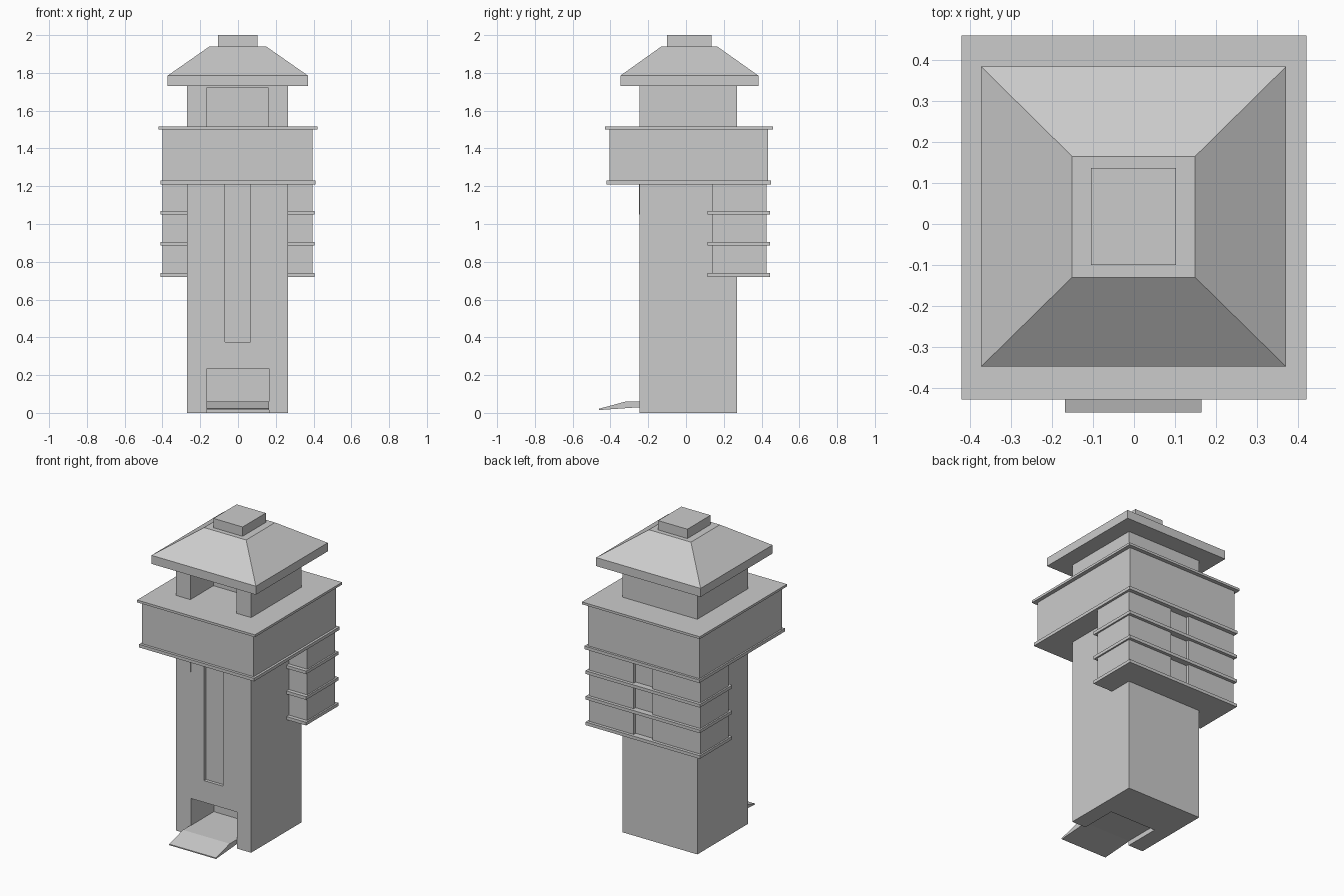
import bpy
import bmesh

if "Cube" in bpy.data.objects:
    bpy.data.objects.remove(bpy.data.objects["Cube"], do_unlink=True)

grey = bpy.data.materials.new("plain_grey")
grey.use_nodes = True
grey.diffuse_color = (0.6, 0.6, 0.6, 1)
grey.node_tree.nodes["Principled BSDF"].inputs["Base Color"].default_value = (0.6, 0.6, 0.6, 1)


def finish(name, bm):
    bmesh.ops.recalc_face_normals(bm, faces=bm.faces)
    mesh = bpy.data.meshes.new(name)
    bm.to_mesh(mesh)
    bm.free()
    mesh.materials.append(grey)
    obj = bpy.data.objects.new(name, mesh)
    bpy.context.collection.objects.link(obj)
    return obj


def box(name, xs, ys, zs, top=None):
    """Box between limits; top gives optional (xs, ys) of a tapered upper face."""
    bm = bmesh.new()
    bmesh.ops.create_cube(bm, size=2)
    for v in bm.verts:
        up = v.co.z > 0
        fx, fy = top if (top and up) else (xs, ys)
        v.co = (fx[v.co.x > 0], fy[v.co.y > 0], zs[up])
    return finish(name, bm)


def prism(name, outline, xs):
    """Extrude a (y, z) outline along x."""
    bm = bmesh.new()
    face = bm.faces.new([bm.verts.new((xs[0], y, z)) for y, z in outline])
    side = bmesh.ops.extrude_face_region(bm, geom=[face])["geom"]
    moved = [g for g in side if isinstance(g, bmesh.types.BMVert)]
    bmesh.ops.translate(bm, verts=moved, vec=(xs[1] - xs[0], 0, 0))
    return finish(name, bm)


def carve(target, xs, ys, zs):
    cutter = box("cutter", xs, ys, zs)
    cutter.hide_render = True
    mod = target.modifiers.new("carve", 'BOOLEAN')
    mod.operation = 'DIFFERENCE'
    mod.solver = 'EXACT'
    mod.object = cutter
    bpy.context.view_layer.objects.active = target
    bpy.ops.object.modifier_apply(modifier=mod.name)
    bpy.data.objects.remove(cutter, do_unlink=True)


# Main shaft with entrance and tall shallow front recess
shaft_x, shaft_y = (-0.27, 0.265), (-0.245, 0.27)
door_x, door_y = (-0.165, 0.165), (-0.5, -0.01)
shaft = box("tower_shaft", shaft_x, shaft_y, (0, 1.22))
carve(shaft, door_x, door_y, (-0.1, 0.235))
carve(shaft, (-0.07, 0.065), (-0.5, -0.225), (0.375, 1.3))
box("front_fin", (-0.17, -0.165), (-0.25, -0.24), (1.05, 1.215))

# Entrance ramp running into the doorway
prism("entrance_ramp", [(-0.46, 0.015), (-0.245, 0.03), (-0.01, 0.03),
                        (-0.01, 0.06), (-0.32, 0.06), (-0.46, 0.022)], (-0.168, 0.165))

# Rear balcony block with a shallow window strip and storey ledges
rear = box("rear_block", (-0.4, 0.395), (0.14, 0.425), (0.73, 1.22))
carve(rear, (-0.06, 0.075), (0.405, 0.6), (0.6, 1.3))
for i in range(3):
    z = 0.72 + 0.165 * i
    box(f"rear_ledge_{i + 1}", (-0.41, 0.405), (0.115, 0.445), (z, z + 0.02))

# Overhanging gallery with rims
box("gallery", (-0.4, 0.395), (-0.405, 0.435), (1.215, 1.51))
box("gallery_lower_rim", (-0.41, 0.41), (-0.422, 0.45), (1.21, 1.23))
box("gallery_upper_rim", (-0.42, 0.42), (-0.428, 0.46), (1.5, 1.515))

# Lookout cabin with front opening
cabin = box("lookout_cabin", shaft_x, shaft_y, (1.505, 1.74))
carve(cabin, (-0.168, 0.162), door_y, (1.4, 1.72))

# Hipped roof and cap
eave_x, eave_y = (-0.373, 0.371), (-0.348, 0.384)
box("roof_eave", eave_x, eave_y, (1.73, 1.785))
box("roof_slope", eave_x, eave_y, (1.785, 1.94), top=((-0.151, 0.149), (-0.13, 0.165)))
box("roof_cap", (-0.105, 0.103), (-0.1, 0.136), (1.935, 2.0))
